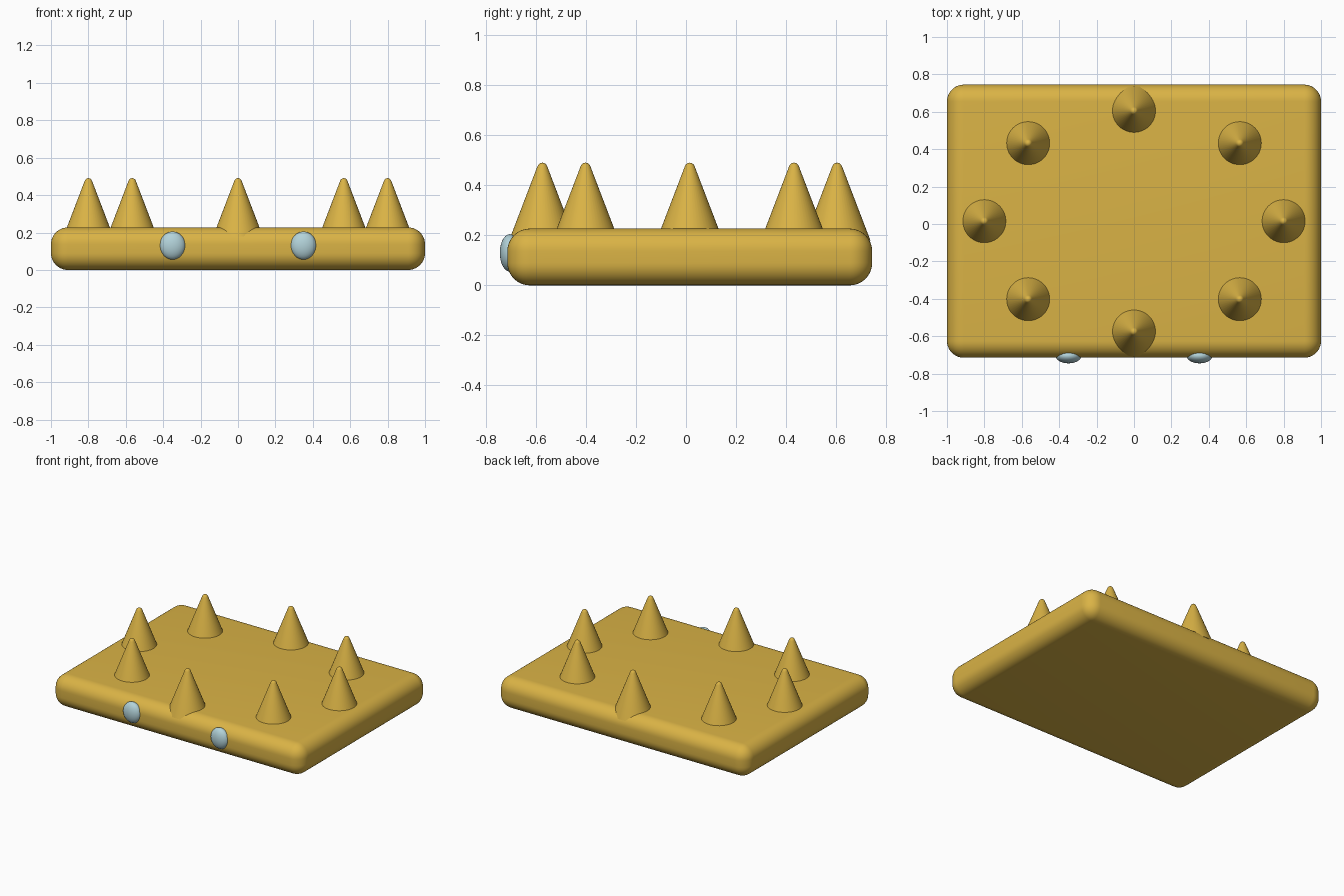
import bpy, math

if "Cube" in bpy.data.objects:
    bpy.data.objects.remove(bpy.data.objects["Cube"])

CY = 0.015           # plate centre in y
TOP = 0.227          # plate top height


def material(name, rgb):
    m = bpy.data.materials.new(name)
    m.diffuse_color = (*rgb, 1)
    m.use_nodes = True
    m.node_tree.nodes["Principled BSDF"].inputs["Base Color"].default_value = m.diffuse_color
    return m


gold = material("gold", (0.70, 0.45, 0.06))
pale_blue = material("pale_blue", (0.45, 0.65, 0.70))


def finish(name, mat, angle=40):
    ob = bpy.context.object
    ob.name = name
    ob.data.materials.append(mat)
    bpy.ops.object.shade_smooth_by_angle(angle=math.radians(angle))
    return ob


def lathe(name, profile, location, mat, sides=48):
    # Surface of revolution: last profile point is the tip on the axis
    verts, faces = [], []
    for r, z in profile[:-1]:
        for i in range(sides):
            a = math.tau * i / sides
            verts.append((r * math.cos(a), r * math.sin(a), z))
    verts.append((0, 0, profile[-1][1]))
    for k in range(len(profile) - 2):
        for i in range(sides):
            j = (i + 1) % sides
            faces.append((k * sides + i, k * sides + j,
                          (k + 1) * sides + j, (k + 1) * sides + i))
    last = (len(profile) - 2) * sides
    faces += [(last + i, last + (i + 1) % sides, len(verts) - 1) for i in range(sides)]
    faces.append(tuple(reversed(range(sides))))
    me = bpy.data.meshes.new(name)
    me.from_pydata(verts, [], faces)
    ob = bpy.data.objects.new(name, me)
    ob.location = location
    bpy.context.collection.objects.link(ob)
    bpy.ops.object.select_all(action='DESELECT')
    ob.select_set(True)
    bpy.context.view_layer.objects.active = ob
    return finish(name, mat)


# Rounded plate
bpy.ops.mesh.primitive_cube_add(size=1, location=(0, CY, TOP / 2))
plate = bpy.context.object
plate.scale = (2, 1.46, TOP)
bpy.ops.object.transform_apply(location=False, rotation=False, scale=True)
bevel = plate.modifiers.new("rounding", 'BEVEL')
bevel.width = 0.09
bevel.segments = 10
bpy.ops.object.modifier_apply(modifier="rounding")
finish("plate", gold)

# Ring of eight spikes with rounded tips
spike_profile = [(0.133, 0.18), (0.0205, 0.474), (0.016, 0.483),
                 (0.009, 0.489), (0, 0.491)]
for i in range(8):
    a = math.tau * i / 8
    lathe(f"spike_{i + 1}", spike_profile,
          (0.8 * math.cos(a), CY + 0.59 * math.sin(a), 0), gold)

# Two oval gems on the front edge
for side, x in (("left", -0.35), ("right", 0.35)):
    bpy.ops.mesh.primitive_uv_sphere_add(segments=32, ring_count=20, radius=1,
                                         location=(x, -0.705, 0.13))
    bpy.context.object.scale = (0.069, 0.04, 0.075)
    bpy.ops.object.transform_apply(location=False, rotation=False, scale=True)
    finish(f"gem_{side}", pale_blue)
